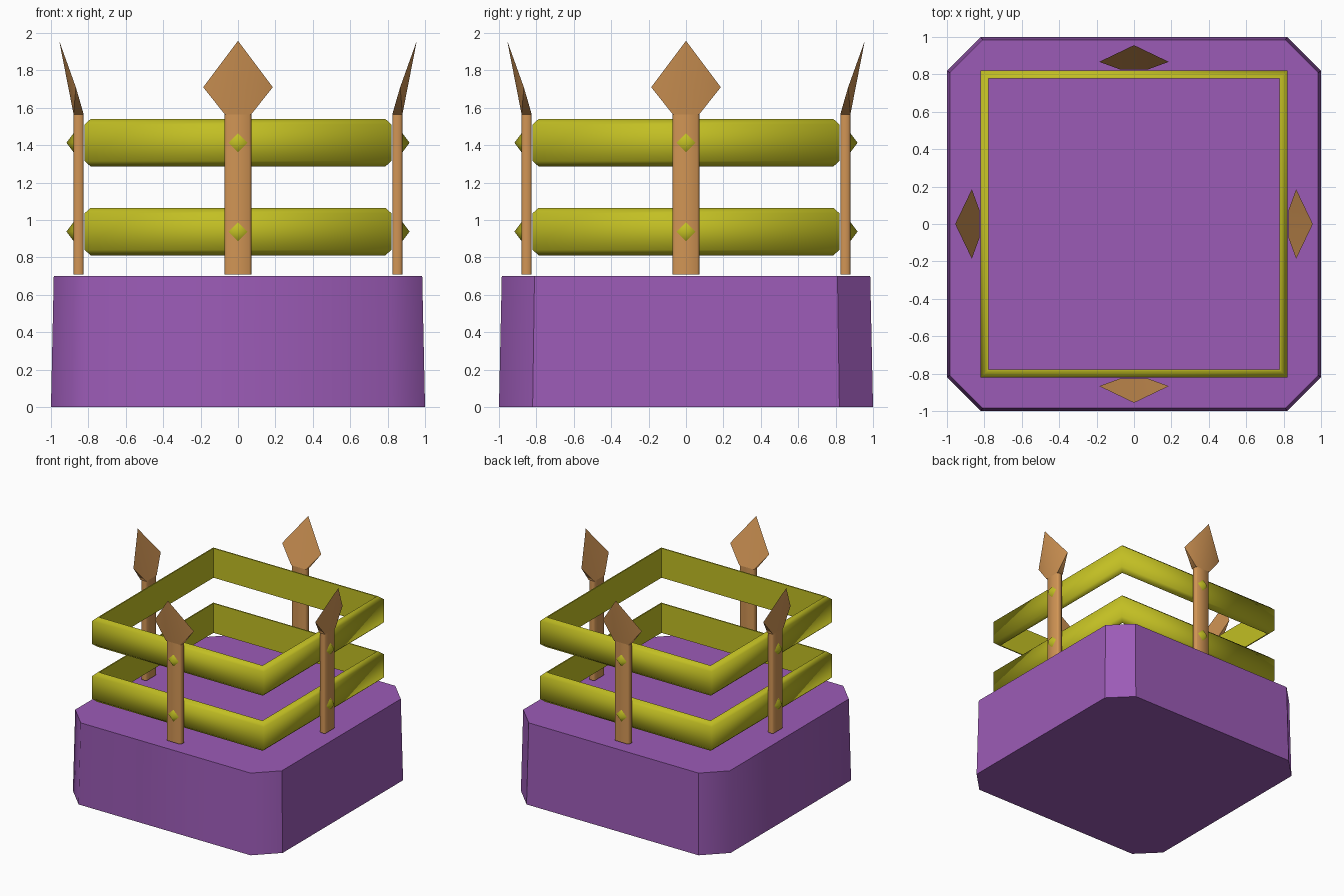
import bpy, bmesh
from math import radians, pi
from mathutils import Matrix

if "Cube" in bpy.data.objects:
    bpy.data.objects.remove(bpy.data.objects["Cube"], do_unlink=True)


def material(name, rgb):
    m = bpy.data.materials.new(name)
    m.use_nodes = True
    m.diffuse_color = (*rgb, 1)
    m.node_tree.nodes["Principled BSDF"].inputs["Base Color"].default_value = (*rgb, 1)
    return m


purple = material("purple", (0.33, 0.105, 0.47))
yellow = material("olive yellow", (0.54, 0.52, 0.017))
tan = material("tan wood", (0.64, 0.30, 0.09))


def build(name, verts, faces, mat, angle, turn=0):
    """Mesh object with outward normals, turned about z, smooth below an angle."""
    bm = bmesh.new()
    vs = [bm.verts.new(v) for v in verts]
    for f in faces:
        bm.faces.new([vs[i] for i in f])
    bmesh.ops.recalc_face_normals(bm, faces=bm.faces)
    bm.transform(Matrix.Rotation(turn, 4, 'Z'))
    me = bpy.data.meshes.new(name)
    bm.to_mesh(me)
    bm.free()
    me.materials.append(mat)
    ob = bpy.data.objects.new(name, me)
    bpy.context.collection.objects.link(ob)
    bpy.ops.object.select_all(action='DESELECT')
    ob.select_set(True)
    bpy.context.view_layer.objects.active = ob
    bpy.ops.object.shade_smooth_by_angle(angle=radians(angle))
    return ob


def loft_faces(n, rings, closed=False):
    """Quads between successive rings of n points, capped unless closed."""
    faces = []
    for r in range(rings if closed else rings - 1):
        a, b = r * n, (r + 1) % rings * n
        faces += [(a + i, a + (i + 1) % n, b + (i + 1) % n, b + i) for i in range(n)]
    if not closed:
        faces += [tuple(range(n)), tuple(range((rings - 1) * n, rings * n))]
    return faces


def cut_rect(hx, hy, c):
    """Rectangle outline with cut corners."""
    return [(hx - c, -hy), (hx, c - hy), (hx, hy - c), (hx - c, hy),
            (c - hx, hy), (-hx, hy - c), (-hx, c - hy), (c - hx, -hy)]


# Tapered base with cut corners, some corner edges blended
verts = [(x, y, 0) for x, y in cut_rect(1, 1, 0.18)]
verts += [(x, y, 0.7) for x, y in cut_rect(0.985, 0.985, 0.175)]
base = build("base", verts, loft_faces(8, 2), purple, 50)
bm = bmesh.new()
bm.from_mesh(base.data)
for e in bm.edges:
    normals = [f.normal for f in e.link_faces]
    if any(abs(n.z) > 0.9 or n.x > 0.9 or n.y > 0.9 for n in normals):
        e.smooth = False
bm.to_mesh(base.data)
bm.free()

# Two square rails, flat inside and chamfered outside
section = [(0.778, -0.127), (0.788, -0.127), (0.82, -0.098),
           (0.82, 0.098), (0.788, 0.127), (0.778, 0.127)]
rail_heights = {"lower": 0.938, "upper": 1.413}
for level, z in rail_heights.items():
    verts = [(sx * r, sy * r, z + h)
             for sx, sy in ((1, 1), (-1, 1), (-1, -1), (1, -1)) for r, h in section]
    build(level + "_rail", verts, loft_faces(6, 4, closed=True), yellow, 60)

# One spear post per side, with its head and studs
inner, outer, top = 0.825, 0.879, 1.565
middle = (inner + outer) / 2
for k, side in enumerate(("front", "left", "back", "right")):
    turn = k * pi / 2

    ring = cut_rect(0.071, (outer - inner) / 2, 0.011)
    verts = [(x, y - middle, z) for z in (0.708, top) for x, y in ring]
    build(side + "_post", verts, loft_faces(8, 2), tan, 50, turn)

    # Head: flared to two side points, leaning out to the tip
    verts = [(-0.071, -outer, top), (0.071, -outer, top),
             (0.071, -inner, top), (-0.071, -inner, top),
             (-0.186, -0.867, 1.71), (0.186, -0.867, 1.71), (0, -0.956, 1.958)]
    faces = [(0, 1, 6), (1, 5, 6), (4, 0, 6), (2, 3, 6), (5, 2, 6), (3, 4, 6),
             (1, 2, 5), (3, 0, 4), (3, 2, 1, 0)]
    build(side + "_spear_head", verts, faces, tan, 60, turn)

    # Pyramid studs where the rails cross the post
    for level, z in rail_heights.items():
        r, back = 0.055, -outer + 0.003
        verts = [(r, back, z), (0, back, z + r), (-r, back, z), (0, back, z - r),
                 (0, -0.917, z)]
        faces = [(i, (i + 1) % 4, 4) for i in range(4)] + [(3, 2, 1, 0)]
        build(f"{side}_{level}_stud", verts, faces, yellow, 75, turn)
